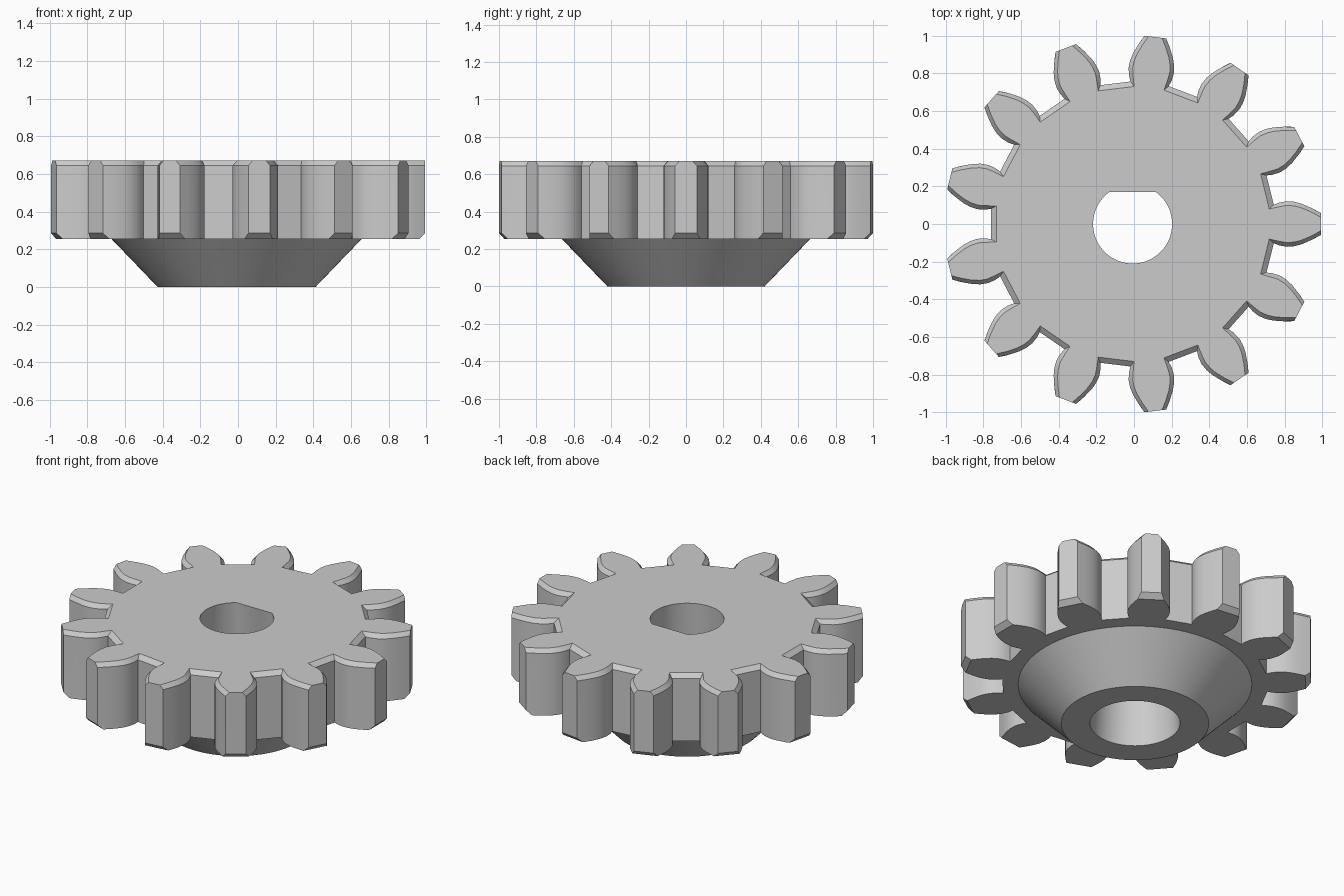
import bpy
import bmesh
import math
from mathutils import Matrix, Vector

cube = bpy.data.objects.get("Cube")
if cube:
    bpy.data.objects.remove(cube, do_unlink=True)

TEETH = 13
SEGMENTS = 80
CENTRE = Vector((-0.0075, 0, 0))
HALF_TOOTH = [(0.75, 0.102), (0.78, 0.114), (0.82, 0.121), (0.86, 0.118),
              (0.90, 0.107), (0.95, 0.085), (1.0, 0.058)]


def loop(bm, points):
    """Add a closed loop of vertices with its edges."""
    verts = [bm.verts.new(p + CENTRE) for p in points]
    edges = [bm.edges.new((v, verts[(i + 1) % len(verts)])) for i, v in enumerate(verts)]
    return verts, edges


def bridge(bm, a, b):
    n = len(a[0])
    for i in range(n):
        j = (i + 1) % n
        bm.faces.new((a[0][i], a[0][j], b[0][j], b[0][i]))


def cap(bm, outer, inner):
    bmesh.ops.triangle_fill(bm, edges=outer[1] + inner[1], use_beauty=True)


def tooth_outline(half, z):
    """Repeat one mirrored tooth profile around the wheel."""
    side = [Vector((r, -h, z)) for r, h in half]
    side += [Vector((r, h, z)) for r, h in reversed(half)]
    return [Matrix.Rotation(math.tau * t / TEETH, 3, 'Z') @ p
            for t in range(TEETH) for p in side]


def circle(radius, z, flat=10.0):
    angles = [math.tau * i / SEGMENTS for i in range(SEGMENTS)]
    return [Vector((radius * math.cos(a), min(radius * math.sin(a), flat), z)) for a in angles]


# Profiles: tip trimmed at the bottom, flanks and roots bevelled at the top
trimmed = HALF_TOOTH[:-1] + [(0.97, 0.075)]
bevelled = [(r - (0.024 if i == 0 else 0), h - 0.022) for i, (r, h) in enumerate(HALF_TOOTH)]

bm = bmesh.new()

# Toothed rim
rim = [loop(bm, tooth_outline(half, z)) for half, z in
       ((trimmed, 0.255), (HALF_TOOTH, 0.285), (HALF_TOOTH, 0.645), (bevelled, 0.67))]
for low, high in zip(rim, rim[1:]):
    bridge(bm, low, high)

# Conical hub
hub_top = loop(bm, circle(0.665, 0.255))
hub_base = loop(bm, circle(0.42, 0))
bridge(bm, hub_top, hub_base)
cap(bm, rim[0], hub_top)

# Bore: round below, narrowing to a flat-sided hole above
bore_base = loop(bm, circle(0.256, 0))
bore_top = loop(bm, circle(0.21, 0.67, flat=0.17))
bridge(bm, bore_base, bore_top)
bridge(bm, hub_base, bore_base)
cap(bm, rim[-1], bore_top)

bmesh.ops.recalc_face_normals(bm, faces=bm.faces)
mesh = bpy.data.meshes.new("gear_wheel")
bm.to_mesh(mesh)
bm.free()

# Plain grey material
grey = bpy.data.materials.new("light_grey")
grey.use_nodes = True
colour = (0.6, 0.6, 0.6, 1)
grey.diffuse_color = colour
grey.node_tree.nodes["Principled BSDF"].inputs["Base Color"].default_value = colour
mesh.materials.append(grey)

gear = bpy.data.objects.new("gear_wheel", mesh)
bpy.context.collection.objects.link(gear)
bpy.ops.object.select_all(action='DESELECT')
gear.select_set(True)
bpy.context.view_layer.objects.active = gear
bpy.ops.object.shade_smooth_by_angle(angle=math.radians(25))
